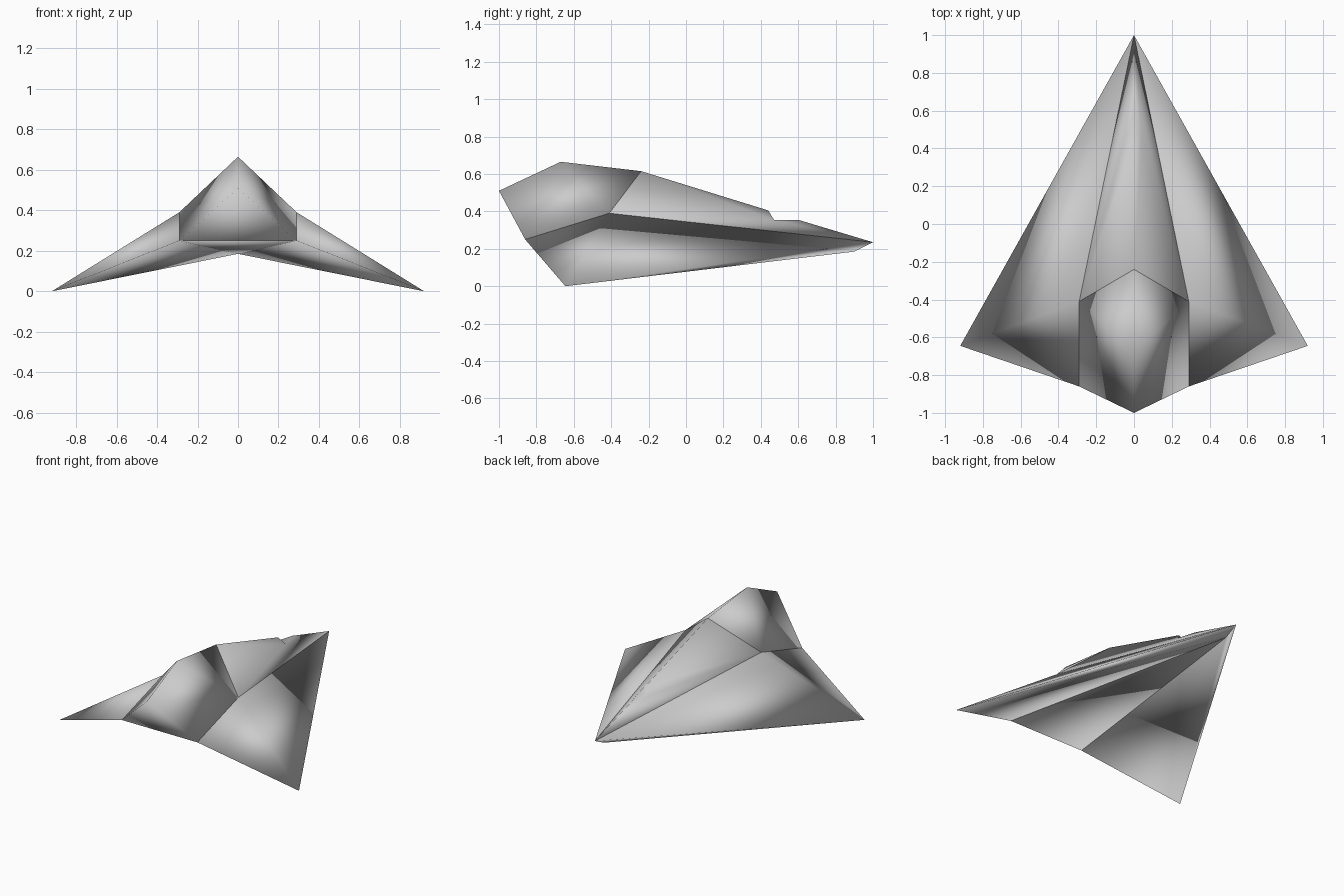
import bpy
import bmesh

cube = bpy.data.objects.get("Cube")
if cube:
    bpy.data.objects.remove(cube, do_unlink=True)

grey = bpy.data.materials.new("hull_grey")
grey.use_nodes = True
COLOUR = (0.6, 0.6, 0.6, 1)
grey.diffuse_color = COLOUR
grey.node_tree.nodes["Principled BSDF"].inputs["Base Color"].default_value = COLOUR

# Key corners of the left half
P = {
    "nose": (0, 1, 0.235),
    "chin": (0, 0.9, 0.185),
    "wingtip": (0.92, -0.645, 0),
    "shoulder": (0.29, -0.41, 0.39),
    "root": (0.29, -0.86, 0.25),
    "ridge": (0, -0.24, 0.615),
    "crown": (0, -0.67, 0.665),
    "tail": (0, -1, 0.51),
    "vent_top": (0, 0.44, 0.405),
    "vent_side": (0.04, 0.47, 0.355),
    "vent_tip": (0, 0.6, 0.355),
}


def part(name, halves, centres=(), sides=(1, -1)):
    """Build a smooth solid from half faces on the given sides plus centre faces.
    A leading - marks a mirrored corner."""
    bm = bmesh.new()
    cache = {}

    def vert(key, side):
        x, y, z = P[key.lstrip("-")]
        if key.startswith("-"):
            side = -side
        co = (x * side if x else 0, y, z)
        if co not in cache:
            cache[co] = bm.verts.new(co)
        return cache[co]

    for face in halves:
        for side in sides:
            bm.faces.new([vert(k, side) for k in face.split()[::side]])
    for face in centres:
        bm.faces.new([vert(k, 1) for k in face.split()])
    for f in bm.faces:
        f.smooth = True
    mesh = bpy.data.meshes.new(name)
    bm.to_mesh(mesh)
    bm.free()
    mesh.materials.append(grey)
    obj = bpy.data.objects.new(name, mesh)
    bpy.context.collection.objects.link(obj)


# Central hull: long roof with a ridge notch, side walls, belly and canopy seat
part("hull",
     ["ridge shoulder vent_side vent_top", "shoulder nose vent_tip vent_side",
      "shoulder root chin nose"],
     ["vent_side vent_tip -vent_side", "vent_top vent_side -vent_side",
      "chin root -root", "root shoulder -shoulder -root",
      "shoulder ridge -shoulder"])

# Raised canopy with front bulkhead, floor and sloping rear panel
part("canopy",
     ["ridge crown shoulder", "crown tail shoulder", "tail root shoulder"],
     ["tail -root root", "ridge shoulder -shoulder",
      "-shoulder shoulder root -root"])

# Swept wings, each a closed wedge
for name, side in (("left_wing", 1), ("right_wing", -1)):
    part(name,
         ["shoulder wingtip nose", "shoulder root wingtip",
          "root chin wingtip", "nose wingtip chin",
          "shoulder nose chin root"],
         sides=(side,))
